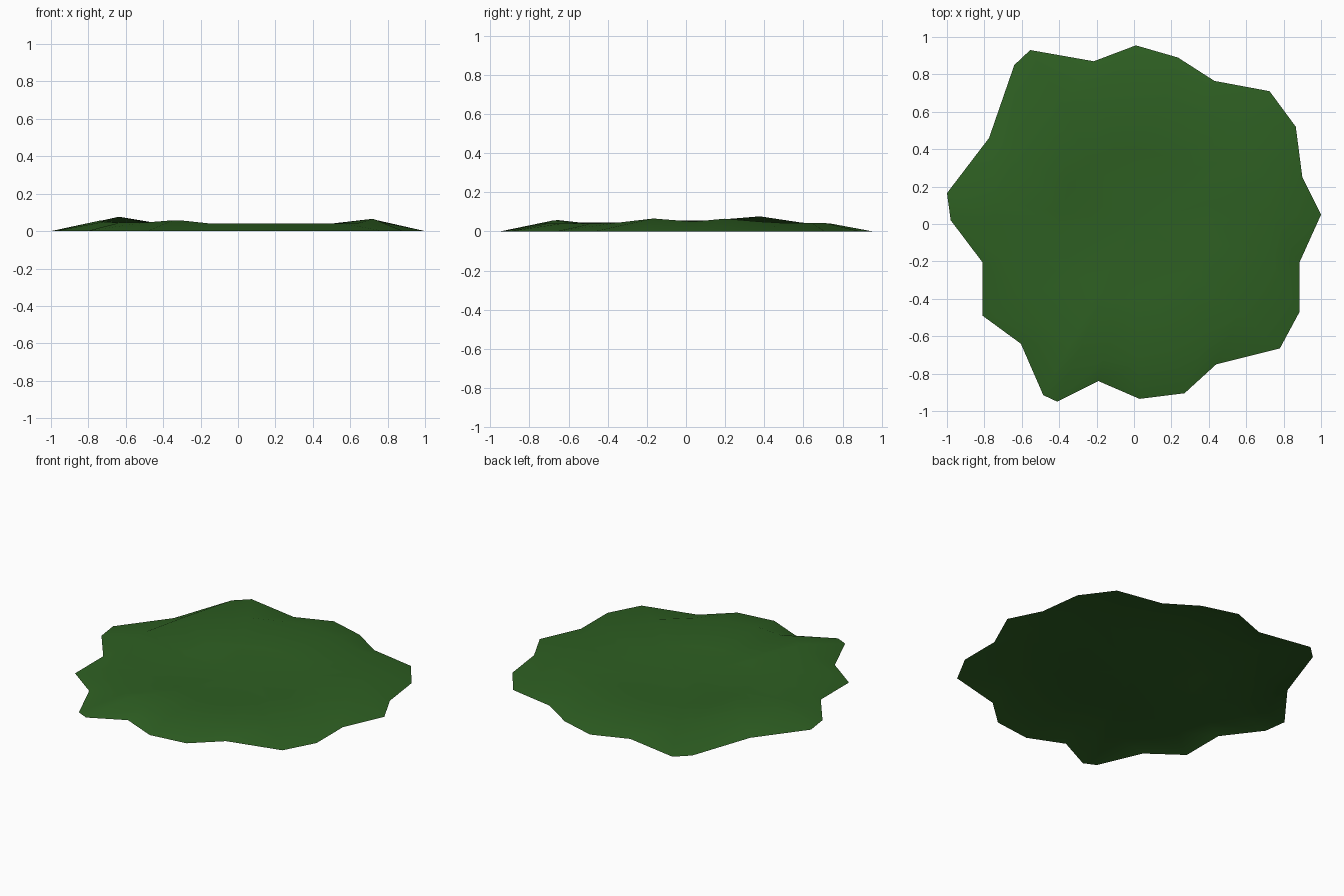
import bpy, bmesh, math

if "Cube" in bpy.data.objects:
    bpy.data.objects.remove(bpy.data.objects["Cube"])

# Ragged ground-level outline (x, y) with rim height above each point
OUTLINE = [
    (1.0, .05, .05), (.90, .25, .065), (.865, .52, .05), (.725, .71, .042),
    (.43, .765, .042), (.235, .89, .042), (.01, .955, .04), (-.215, .87, .04),
    (-.555, .93, .042), (-.64, .85, .045), (-.775, .46, .077), (-1.0, .165, .056),
    (-.98, .02, .056), (-.81, -.205, .05), (-.81, -.49, .045), (-.605, -.64, .045),
    (-.485, -.915, .058), (-.41, -.95, .056), (-.19, -.84, .042), (.03, -.935, .04),
    (.27, -.905, .04), (.44, -.75, .04), (.78, -.665, .04), (.885, -.47, .045),
    (.885, -.205, .066),
]
RIM_RADIUS = .74
DISH_RADIUS, DISH_Z, CENTRE_Z = .4, .022, .015


def ring(bm, radius=None, height=None):
    """One loop of vertices following the outline's directions."""
    verts = []
    for x, y, rim in OUTLINE:
        s = radius / math.hypot(x, y) if radius else 1
        verts.append(bm.verts.new((x * s, y * s, rim if height is None else height)))
    return verts


# Grass patch: sloping skirt, raised rim, shallow dished middle
bm = bmesh.new()
loops = [ring(bm, height=0), ring(bm, RIM_RADIUS), ring(bm, DISH_RADIUS, DISH_Z)]
n = len(OUTLINE)
for outer, inner in zip(loops, loops[1:]):
    for i in range(n):
        j = (i + 1) % n
        bm.faces.new((outer[i], outer[j], inner[j], inner[i]))
centre = bm.verts.new((0, 0, CENTRE_Z))
for i in range(n):
    bm.faces.new((loops[-1][i], loops[-1][(i + 1) % n], centre))
for f in bm.faces:
    f.smooth = True
mesh = bpy.data.meshes.new("grass_patch")
bm.to_mesh(mesh)
bm.free()

patch = bpy.data.objects.new("grass_patch", mesh)
bpy.context.collection.objects.link(patch)

# Dark green grass
grass = bpy.data.materials.new("grass")
grass.diffuse_color = (.027, .115, .016, 1)
grass.use_nodes = True
grass.node_tree.nodes["Principled BSDF"].inputs["Base Color"].default_value = grass.diffuse_color
mesh.materials.append(grass)
